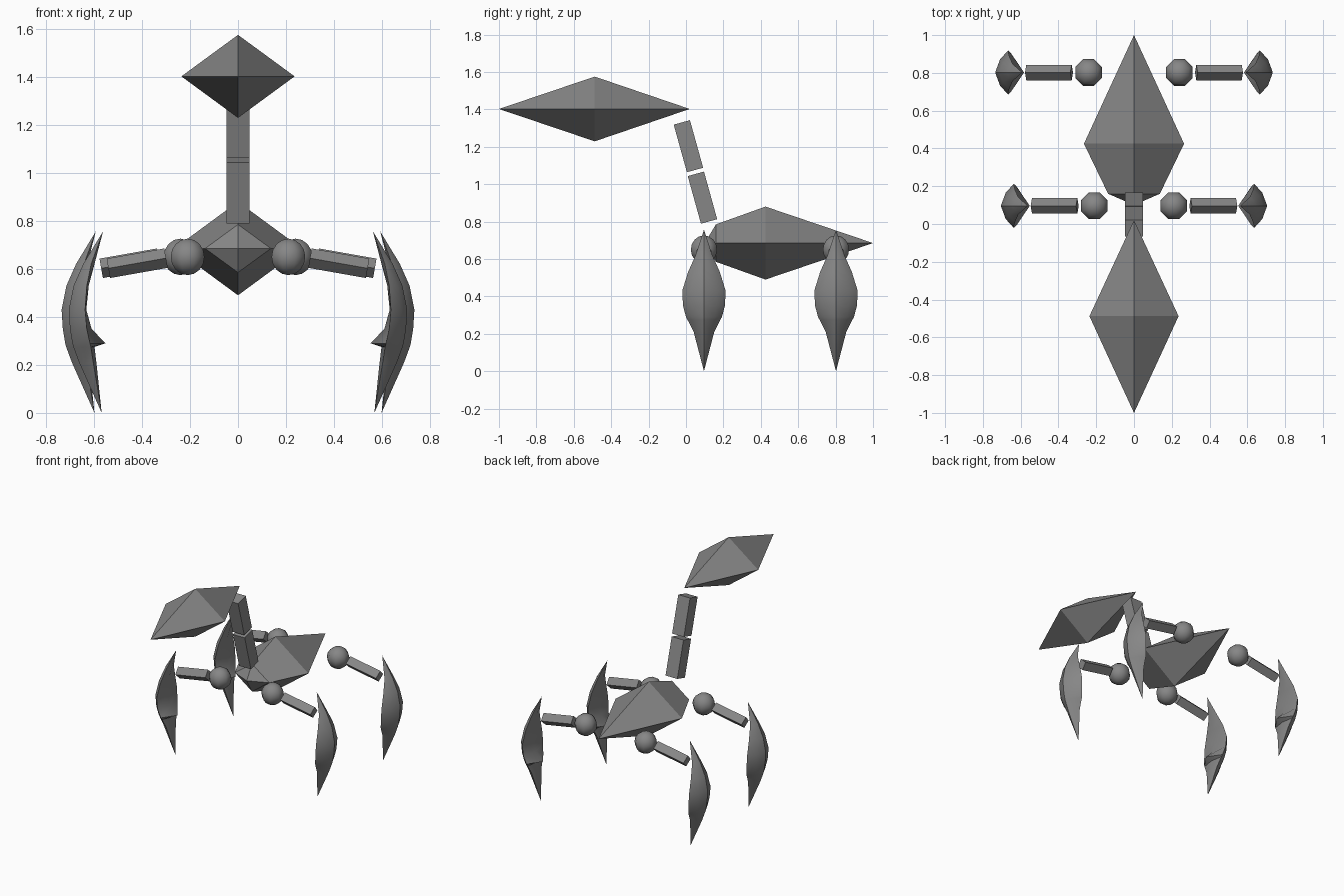
import bpy, bmesh, math
from mathutils import Matrix, Vector

if "Cube" in bpy.data.objects:
    bpy.data.objects.remove(bpy.data.objects["Cube"])

grey = bpy.data.materials.new("stone_grey")
grey.diffuse_color = (0.24, 0.24, 0.24, 1)
grey.use_nodes = True
grey.node_tree.nodes["Principled BSDF"].inputs["Base Color"].default_value = grey.diffuse_color


def finish(name, bm, smooth=None):
    bmesh.ops.recalc_face_normals(bm, faces=bm.faces[:])
    mesh = bpy.data.meshes.new(name)
    bm.to_mesh(mesh)
    bm.free()
    mesh.materials.append(grey)
    ob = bpy.data.objects.new(name, mesh)
    bpy.context.collection.objects.link(ob)
    if smooth:
        bpy.ops.object.select_all(action='DESELECT')
        ob.select_set(True)
        bpy.context.view_layer.objects.active = ob
        bpy.ops.object.shade_smooth_by_angle(angle=math.radians(smooth))
    return ob


def loft(name, start, rings, end, smooth=None):
    """Skin a chain of equal rings between two pointed tips."""
    bm = bmesh.new()
    a, b = bm.verts.new(start), bm.verts.new(end)
    loops = [[bm.verts.new(p) for p in r] for r in rings]
    n = len(loops[0])
    for i in range(n):
        j = (i + 1) % n
        bm.faces.new((a, loops[0][i], loops[0][j]))
        for u, v in zip(loops, loops[1:]):
            bm.faces.new((u[i], v[i], v[j], u[j]))
        bm.faces.new((loops[-1][i], b, loops[-1][j]))
    return finish(name, bm, smooth)


def diamond(y, z, w, h):
    return [(w, y, z), (0, y, z + h), (-w, y, z), (0, y, z - h)]


# Faceted body and tail tip
loft("body", (0, 0.1, 0.685),
     [diamond(0.16, 0.685, 0.137, 0.1), diamond(0.425, 0.685, 0.265, 0.195)],
     (0, 1.0, 0.685))
loft("tail_tip", (0, -1.0, 1.402), [diamond(-0.488, 1.402, 0.236, 0.173)],
     (0, 0.02, 1.402))

# Two tilted tail segments
for name, y, z in (("tail_segment_lower", 0.088, 0.928), ("tail_segment_upper", 0.013, 1.203)):
    bm = bmesh.new()
    bmesh.ops.create_cube(bm, size=1, matrix=Matrix.Translation((0, y, z))
                          @ Matrix.Rotation(math.radians(15.5), 4, 'X')
                          @ Matrix.Diagonal((0.094, 0.09, 0.264, 1)))
    finish(name, bm)

# Claw sections: z, outer x, side x, half width, inner x
CLAW = [(0.62, 0.645, 0.612, 0.045, 0.598),
        (0.53, 0.685, 0.63, 0.085, 0.622),
        (0.43, 0.705, 0.637, 0.116, 0.632),
        (0.35, 0.70, 0.63, 0.112, 0.61),
        (0.29, 0.69, 0.617, 0.096, 0.552),
        (0.275, 0.686, 0.613, 0.088, 0.598),
        (0.21, 0.662, 0.603, 0.055, 0.59)]


def leg(prefix, s, y, dx):
    # Ball joint
    bm = bmesh.new()
    bmesh.ops.create_uvsphere(bm, u_segments=8, v_segments=8, radius=0.076,
                              matrix=Matrix.Translation((s * (0.21 + dx), y, 0.65))
                              @ Matrix.Rotation(math.radians(22.5), 4, 'Z'))
    finish(prefix + "_joint", bm, 50)

    # Diamond-section strut, sloping down and outwards
    p, q = Vector((s * (0.3 + dx), y, 0.645)), Vector((s * (0.54 + dx), y, 0.602))
    bm = bmesh.new()
    bmesh.ops.create_cone(bm, cap_ends=True, segments=4, radius1=0.041, radius2=0.041,
                          depth=(q - p).length,
                          matrix=Matrix.Translation((p + q) / 2)
                          @ Matrix.Rotation(s * math.radians(100), 4, 'Y'))
    finish(prefix + "_strut", bm)

    # Curved claw with an inner spur
    rings = []
    for z, xo, xs, w, xi in CLAW:
        xm = xs + 0.62 * (xo - xs)
        pts = [(xo, 0), (xm, 0.6 * w), (xs, w), (xi, 0), (xs, -w), (xm, -0.6 * w)]
        rings.append([(s * (x + dx), y + v, z) for x, v in pts])
    loft(prefix + "_claw", (s * (0.562 + dx), y, 0.757), rings,
         (s * (0.568 + dx), y, 0.0), 40)


for side, s in (("left", -1), ("right", 1)):
    leg("front_" + side, s, 0.096, 0.0)
    leg("rear_" + side, s, 0.802, 0.03)
